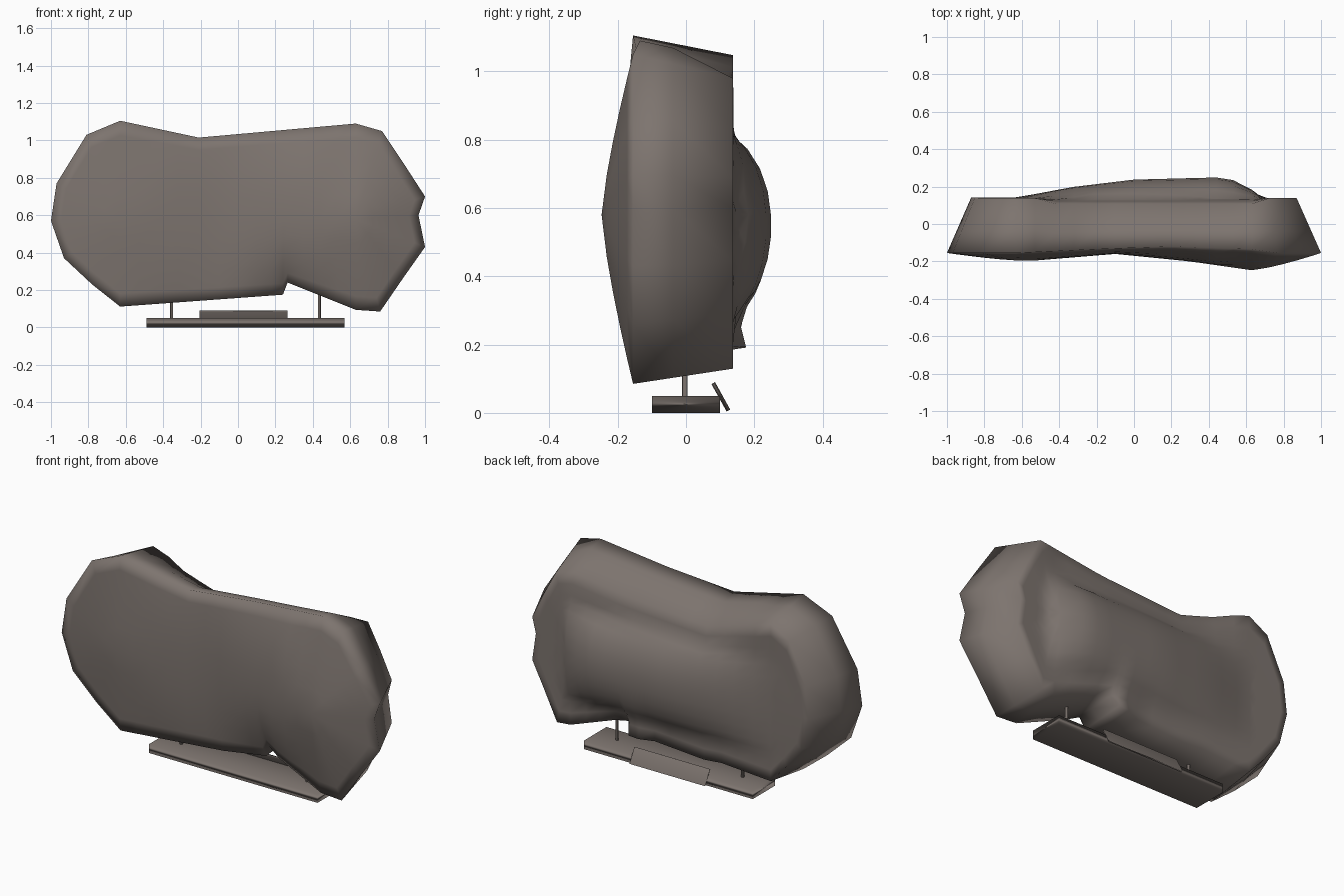
import bpy, bmesh, math

if "Cube" in bpy.data.objects:
    bpy.data.objects.remove(bpy.data.objects["Cube"])

stone = bpy.data.materials.new("warm grey stone")
stone.diffuse_color = (0.205, 0.175, 0.158, 1)
stone.use_nodes = True
stone.node_tree.nodes["Principled BSDF"].inputs["Base Color"].default_value = stone.diffuse_color


def lerp_table(table, x):
    """Piecewise linear lookup in a list of (x, value)."""
    if x <= table[0][0]:
        return table[0][1]
    for (a, va), (b, vb) in zip(table, table[1:]):
        if x <= b:
            return va + (vb - va) * (x - a) / (b - a)
    return table[-1][1]


# --- silhouette of the slab -------------------------------------------------
TOP = [(-0.81, 1.03), (-0.63, 1.105), (-0.21, 1.015), (0.63, 1.09), (0.77, 1.05)]
BOTTOM = [(-0.93, 0.37), (-0.65, 0.11), (0.24, 0.175), (0.265, 0.24), (0.64, 0.09), (0.76, 0.085)]
RIGHT_END = [(0.77, 1.05), (0.89, 0.87), (1.0, 0.70), (0.965, 0.60), (1.0, 0.43), (0.88, 0.26), (0.76, 0.085)]
LEFT_END = [(-0.78, 0.23), (-0.93, 0.37), (-1.0, 0.57), (-0.97, 0.77), (-0.81, 1.03)]
XS = [-0.63, -0.53, -0.42, -0.32, -0.21, -0.1, 0.0, 0.1, 0.18, 0.24, 0.265, 0.35, 0.44, 0.53, 0.63]
SPINE_Z = 0.58

outline = [(x, lerp_table(TOP, x)) for x in XS] + RIGHT_END
outline += [(x, lerp_table(BOTTOM, x)) for x in reversed(XS)] + LEFT_END

# depth of the front along the spine, of the front rim, and of the back bulge
FRONT = [(-0.8, -0.19), (-0.55, -0.197), (-0.1, -0.16), (0.3, -0.2), (0.65, -0.25), (0.9, -0.18)]
RIM_TOP = [(-0.63, -0.155), (-0.21, -0.135), (0.2, -0.12), (0.63, -0.135)]
RIM_BOTTOM = [(-0.63, -0.155), (0.0, -0.135), (0.24, -0.09), (0.35, -0.13), (0.63, -0.155)]
BUMP = [(-0.62, 0.005), (-0.33, 0.06), (0.0, 0.1), (0.5, 0.113), (0.64, 0.04), (0.68, 0.0)]
# how far the back edge sits inside the front edge, along the top
INSET_TOP = [(-0.63, 0.11), (-0.21, 0.24), (0.3, 0.24), (0.63, 0.19), (0.77, 0.15), (0.95, 0.1)]


def front_point(x, z, t):
    sx = max(-0.63, min(0.63, x))
    rim = -0.155 if abs(x) > 0.63 else lerp_table(RIM_TOP if z > SPINE_Z else RIM_BOTTOM, x)
    mid = lerp_table(FRONT, sx)
    px, pz = sx + (x - sx) * t, SPINE_Z + (z - SPINE_Z) * t
    power = 1.3 if abs(x) > 0.5 else 2.2
    return px, mid + (rim - mid) * t ** power, pz


def back_point(x, z, t):
    top = z > SPINE_Z
    inset = lerp_table(INSET_TOP, x) if top else (0.09 if abs(x) > 0.3 else 0.05)
    zi = SPINE_Z + (z - SPINE_Z) * (1 - inset)
    xi = x - math.copysign(0.13 * max(0.0, (abs(x) - 0.63) / 0.37), x)
    sx = max(-0.63, min(0.63, xi))
    px, pz = sx + (xi - sx) * t, SPINE_Z + (zi - SPINE_Z) * t
    k = max(0.0, 1 - abs((pz - 0.55) / 0.26) ** 2.2)
    y = 0.138 + lerp_table(BUMP, px) * k ** 0.75
    if top and -0.5 < x < 0.7:                         # rounded top of the bar
        y -= 0.03 * t ** 4
    if 0.1 < x < 0.25 and not top:                     # low corner of the bar
        y += 0.037 * t ** 3
    return px, y, pz


def wall_point(x, z):
    """Point on the edge band, rounded outward along the top of the bar."""
    a, b = front_point(x, z, 1), back_point(x, z, 1)
    f = 0.4
    fz = 0.22 if z > SPINE_Z and -0.5 < x < 0.7 else f
    return a[0] + (b[0] - a[0]) * f, a[1] + (b[1] - a[1]) * f, a[2] + (b[2] - a[2]) * fz


# --- slab: rings from the front spine, round the rim, to the back spine -----
bm = bmesh.new()
STEPS_F = [0, 0.25, 0.45, 0.65, 0.85, 1]
STEPS_B = [1, 0.85, 0.7, 0.6, 0.5, 0.35, 0.18, 0]
rings = [[bm.verts.new(front_point(x, z, t)) for x, z in outline] for t in STEPS_F]
rings.append([bm.verts.new(wall_point(x, z)) for x, z in outline])
rings += [[bm.verts.new(back_point(x, z, t)) for x, z in outline] for t in STEPS_B]
n = len(outline)
for a, b in zip(rings, rings[1:]):
    for i in range(n):
        j = (i + 1) % n
        bm.faces.new((a[i], a[j], b[j], b[i]))
bmesh.ops.remove_doubles(bm, verts=bm.verts, dist=0.0005)
bmesh.ops.recalc_face_normals(bm, faces=bm.faces)
for f in bm.faces:
    f.smooth = True
mesh = bpy.data.meshes.new("stone_slab")
bm.to_mesh(mesh)
bm.free()
slab = bpy.data.objects.new("stone_slab", mesh)
bpy.context.collection.objects.link(slab)
mesh.materials.append(stone)


# --- stand ------------------------------------------------------------------
def box(name, centre, size, tilt=0):
    bpy.ops.mesh.primitive_cube_add(size=1, location=centre, rotation=(tilt, 0, 0))
    ob = bpy.context.object
    ob.name = name
    ob.scale = size
    ob.data.materials.append(stone)
    bpy.ops.object.shade_smooth()                      # soft shading, as on the slab


box("stand_base", (0.04, 0, 0.025), (1.06, 0.2, 0.05))
box("label_plate", (0.03, 0.102, 0.047), (0.47, 0.012, 0.092), math.radians(29))

for side, x in (("left", -0.355), ("right", 0.435)):
    bpy.ops.mesh.primitive_cylinder_add(vertices=12, radius=0.008, depth=0.26, location=(x, -0.003, 0.17))
    post = bpy.context.object
    post.name = side + "_post"
    post.data.materials.append(stone)
    bpy.ops.object.shade_smooth_by_angle()
